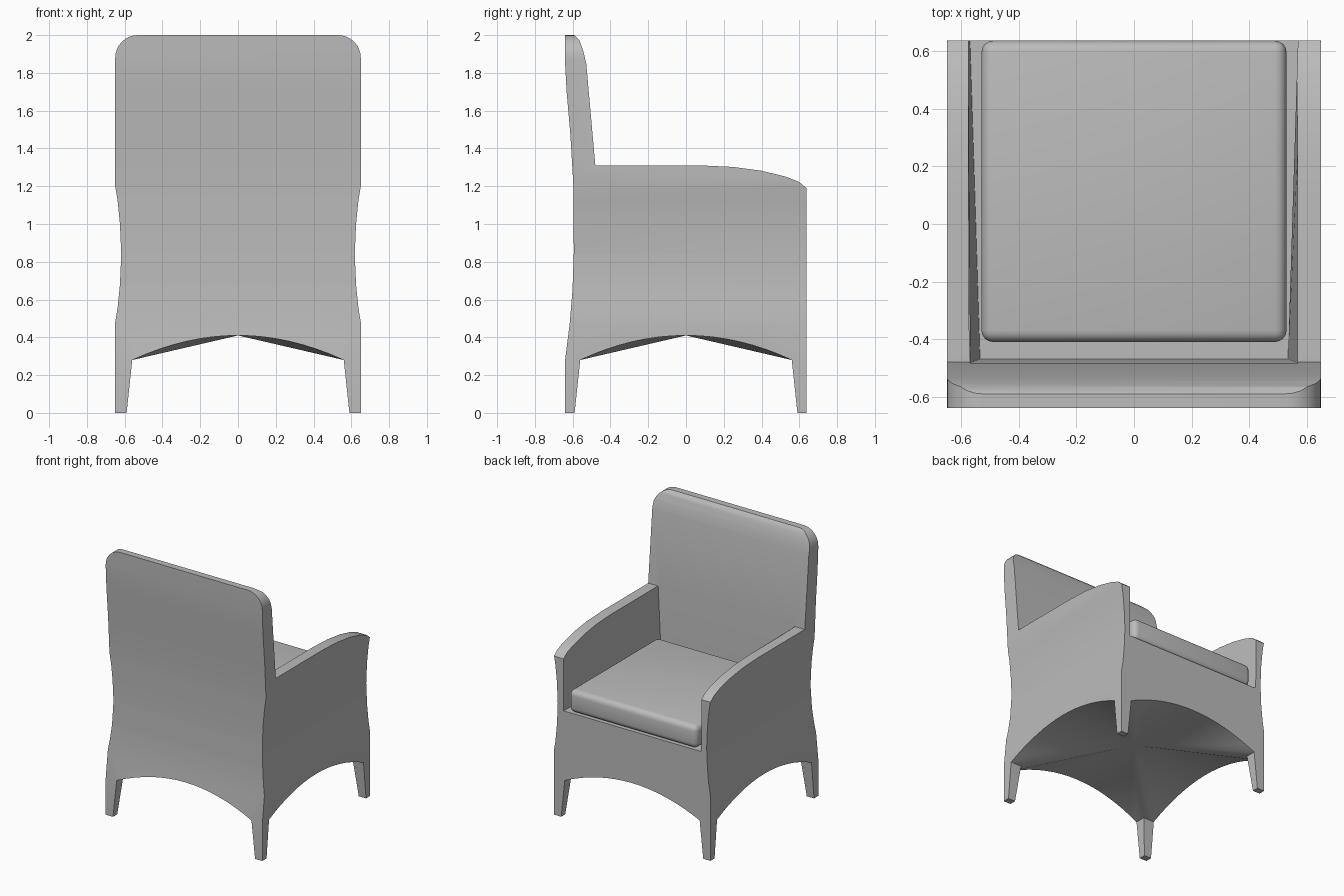
import bpy, bmesh, math
from mathutils import Vector, Matrix

cube = bpy.data.objects.get("Cube")
if cube:
    bpy.data.objects.remove(cube, do_unlink=True)

fabric = bpy.data.materials.new("grey_fabric")
fabric.use_nodes = True
GREY = (0.5, 0.5, 0.5, 1)
fabric.diffuse_color = GREY
fabric.node_tree.nodes["Principled BSDF"].inputs["Base Color"].default_value = GREY


def finish(name, bm):
    """Turn a bmesh into a linked object with the fabric material."""
    bmesh.ops.recalc_face_normals(bm, faces=bm.faces)
    mesh = bpy.data.meshes.new(name)
    bm.to_mesh(mesh)
    bm.free()
    mesh.materials.append(fabric)
    ob = bpy.data.objects.new(name, mesh)
    bpy.context.collection.objects.link(ob)
    return ob


def prism(name, points, depth):
    """Extrude a closed outline of 3D points along depth, centred."""
    bm = bmesh.new()
    depth = Vector(depth)
    face = bm.faces.new([bm.verts.new(Vector(p) - depth / 2) for p in points])
    new = bmesh.ops.extrude_face_region(bm, geom=[face])["geom"]
    bmesh.ops.translate(bm, vec=depth, verts=[v for v in new if isinstance(v, bmesh.types.BMVert)])
    return finish(name, bm)


def activate(ob):
    bpy.ops.object.select_all(action='DESELECT')
    ob.select_set(True)
    bpy.context.view_layer.objects.active = ob


def combine(target, tool, operation):
    """Apply a boolean and discard the tool."""
    mod = target.modifiers.new("shape", 'BOOLEAN')
    mod.object, mod.operation, mod.solver = tool, operation, 'EXACT'
    activate(target)
    bpy.ops.object.modifier_apply(modifier=mod.name)
    bpy.data.objects.remove(tool, do_unlink=True)


# Side outline: curved back, rounded headrest, sloping backrest and arm top
side = [(-.64, 0), (-.64, .28), (-.615, .48), (-.601, .65), (-.594, .85), (-.596, 1.2),
        (-.612, 1.47), (-.632, 1.7), (-.64, 1.85), (-.64, 2), (-.59, 2), (-.565, 1.975),
        (-.545, 1.92), (-.528, 1.85), (-.48, 1.31), (.08, 1.31), (.25, 1.302), (.4, 1.282),
        (.53, 1.25), (.6, 1.222), (.638, 1.19), (.638, 0)]
frame = prism("chair_frame", [(0, y, z) for y, z in side], (1.6, 0, 0))

# Front outline: waisted sides and rounded top corners
half = [(.65, 0), (.65, .48), (.637, .56), (.625, .68), (.618, .84), (.625, 1), (.637, 1.12),
        (.65, 1.2)]
R = .12
half += [(.65 - R + R * math.cos(a), 2 - R + R * math.sin(a))
         for a in (math.pi / 2 * i / 8 for i in range(9))]
outline = half + [(-x, z) for x, z in reversed(half)]
combine(frame, prism("front_outline", [(x, 0, z) for x, z in outline], (0, 2, 0)), 'INTERSECT')

# Seat well between the arms, open to the front
bm = bmesh.new()
low, high = [[bm.verts.new((x, y, z)) for x, y in ((-xb, yb), (xb, yb), (.575, .8), (-.575, .8))]
             for xb, yb, z in ((.535, -.47, .8), (.575, -.485, 1.4))]
bm.faces.new(low)
bm.faces.new(high)
for i in range(4):
    j = (i + 1) % 4
    bm.faces.new((low[i], low[j], high[j], high[i]))
combine(frame, finish("seat_well", bm), 'DIFFERENCE')

# Underside: four arches fanning to the centre, leaving tapered legs
bm = bmesh.new()
STEPS = 16
arch = [(.56 * t, .41 - .13 * t * t) for t in (2 * i / STEPS - 1 for i in range(STEPS + 1))]
FOOT, BELOW = .595, -.05
loop = [(-FOOT, BELOW)] + arch + [(FOOT, BELOW)]
for k in range(4):
    turn = Matrix.Rotation(k * math.pi / 2, 3, 'Z')

    def add(x, y, z):
        return bm.verts.new(turn @ Vector((x, y, z)))

    far = [add(x, .9, z) for x, z in loop]
    near = [add(x, .638, z) for x, z in loop]
    centre = add(0, 0, .41)
    bm.faces.new(far)
    for i in range(len(loop) - 1):
        bm.faces.new((far[i], far[i + 1], near[i + 1], near[i]))
        if 0 < i < len(loop) - 2:
            bm.faces.new((near[i], near[i + 1], centre))
    for s, top, foot in ((-1, near[1], near[0]), (1, near[-2], near[-1])):
        knee = add(s * .56, .56, .28)
        toe = add(s * FOOT, FOOT, BELOW)
        bm.faces.new((top, foot, toe, knee))
        bm.faces.new((top, knee, centre))
bmesh.ops.remove_doubles(bm, verts=bm.verts, dist=1e-4)
bmesh.ops.holes_fill(bm, edges=[e for e in bm.edges if e.is_boundary], sides=0)
combine(frame, finish("leg_arches", bm), 'DIFFERENCE')

# Seat cushion with soft edges
cushion = prism("seat_cushion", [(x, y, .885) for x, y in
                ((-.53, -.41), (.53, -.41), (.53, .637), (-.53, .637))], (0, 0, .17))
soft = cushion.modifiers.new("soft_edges", 'BEVEL')
soft.width, soft.segments = .04, 4
activate(cushion)
bpy.ops.object.modifier_apply(modifier=soft.name)

for ob in (frame, cushion):
    activate(ob)
    bpy.ops.object.shade_smooth_by_angle(angle=math.radians(30))
